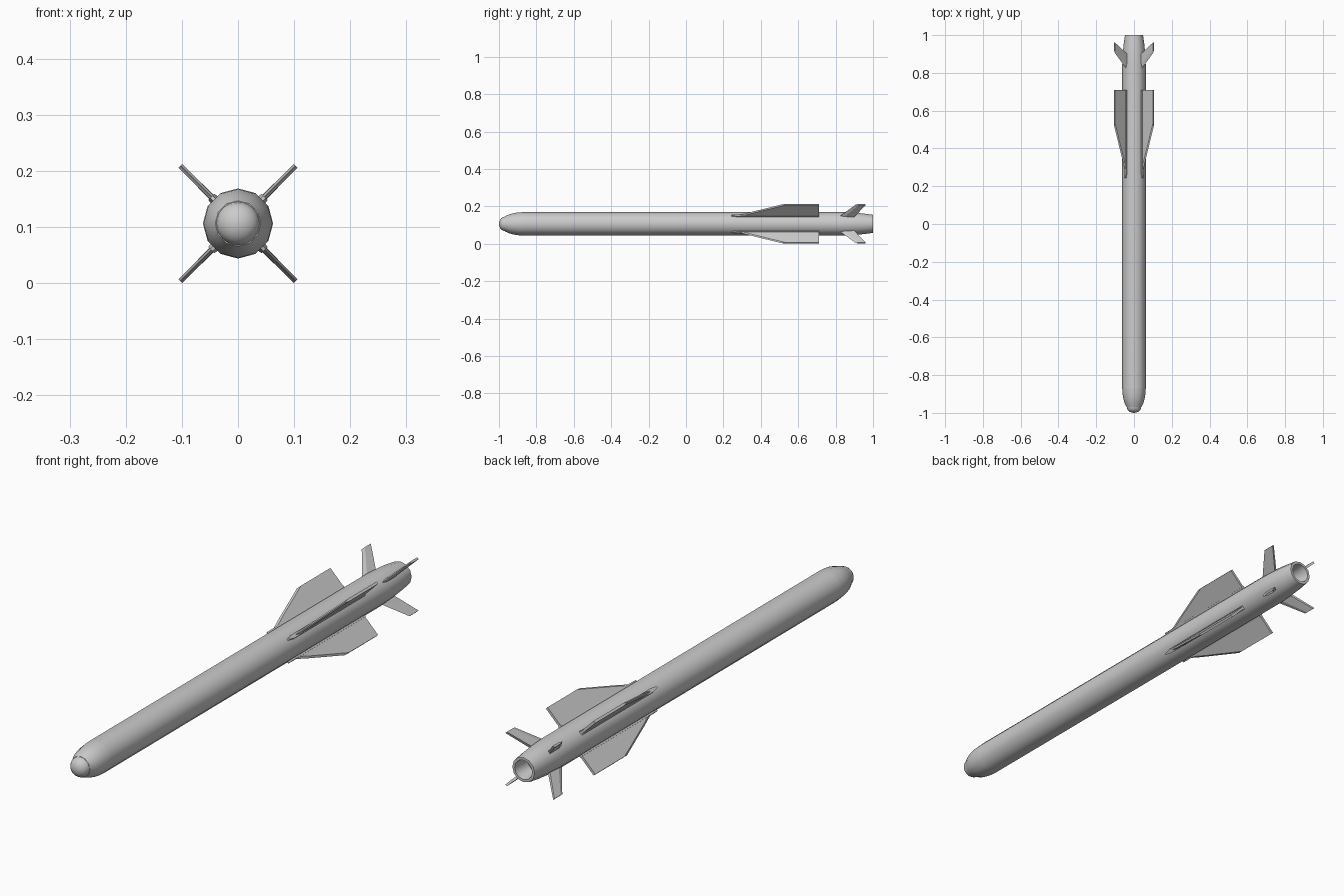
import bpy, bmesh, math
from mathutils import Vector

if "Cube" in bpy.data.objects:
    bpy.data.objects.remove(bpy.data.objects["Cube"])

CZ = 0.1064      # height of the body axis
SIDES = 12


def make_object(name, bm, smooth=True):
    bmesh.ops.recalc_face_normals(bm, faces=bm.faces)
    mesh = bpy.data.meshes.new(name)
    bm.to_mesh(mesh)
    bm.free()
    ob = bpy.data.objects.new(name, mesh)
    bpy.context.collection.objects.link(ob)
    if smooth:
        bpy.ops.object.select_all(action='DESELECT')
        ob.select_set(True)
        bpy.context.view_layer.objects.active = ob
        bpy.ops.object.shade_smooth_by_angle(angle=math.radians(35))
    return ob


def lathe(name, profile, sides=SIDES):
    """Revolve (y, radius) points about the body axis; radius 0 closes an end."""
    bm = bmesh.new()
    rings = []
    for y, r in profile:
        if r == 0:
            rings.append([bm.verts.new((0, y, CZ))] * sides)
        else:
            rings.append([bm.verts.new((r * math.sin(2 * math.pi * i / sides), y,
                                        CZ + r * math.cos(2 * math.pi * i / sides)))
                          for i in range(sides)])
    for a, b in zip(rings, rings[1:]):
        for i in range(sides):
            j = (i + 1) % sides
            bm.faces.new(list(dict.fromkeys((a[i], a[j], b[j], b[i]))))
    return make_object(name, bm)


def radial_loft(name, sections, angle):
    """Loft closed (y, across) outlines, each at its own radius, outward at an angle."""
    out = Vector((math.cos(angle), 0, math.sin(angle)))
    side = Vector((-math.sin(angle), 0, math.cos(angle)))
    bm = bmesh.new()
    rings = [[bm.verts.new(out * r + side * t + Vector((0, y, CZ))) for y, t in pts]
             for r, pts in sections]
    n = len(rings[0])
    for a, b in zip(rings, rings[1:]):
        for i in range(n):
            bm.faces.new((a[i], a[(i + 1) % n], b[(i + 1) % n], b[i]))
    bm.faces.new(rings[0])
    bm.faces.new(rings[-1])
    return make_object(name, bm, smooth=False)


def blade(front, back, half, bevel):
    # flat plate section with a sharpened leading edge
    return [(front, 0), (front + bevel, half), (back, half),
            (back, -half), (front + bevel, -half)]


def rail_outline(front, back, half):
    return [(front, half * 0.35), (front + 0.03, half), (back, half),
            (back, -half), (front + 0.03, -half), (front, -half * 0.35)]


# Main tube with boat tail and hollow nozzle
lathe("body_tube", [(-0.868, 0), (-0.868, 0.0625), (0.84, 0.0625), (0.90, 0.0595),
                    (0.95, 0.055), (1.0, 0.048), (1.0, 0.038), (0.93, 0.030), (0.93, 0)])

# Rounded nose shell and the seeker dome at its tip
nose = [(-0.868 - 0.132 * math.sin(a), 0.0625 * math.cos(a))
        for a in (math.radians(d) for d in (0, 12, 24, 36, 49.5))]
lathe("nose_shell", [(-0.868, 0), (-0.868, 0.061)] + nose[0:] + [(nose[-1][0], 0)])
yb, rb = nose[-1][0], 0.0385
depth = 1.0 + yb
lathe("seeker_dome", [(yb, rb)] +
      [(yb - depth * math.sin(a), rb * math.cos(a))
       for a in (math.radians(d) for d in (18, 36, 54, 72))] + [(-1.0, 0)], 24)

# Four wings, root rails and tail fins set in a diagonal cross
for k in range(4):
    ang = math.radians(45 + 90 * k)
    radial_loft(f"wing_rail_{k + 1}", [(0.050, rail_outline(0.24, 0.71, 0.009)),
                                       (0.067, rail_outline(0.245, 0.71, 0.008))], ang)
    radial_loft(f"wing_{k + 1}", [(0.055, blade(0.255, 0.71, 0.005, 0.02)),
                                  (0.085, blade(0.335, 0.71, 0.005, 0.02)),
                                  (0.1455, blade(0.51, 0.71, 0.005, 0.02))], ang)
    radial_loft(f"tail_fin_{k + 1}", [(0.050, blade(0.815, 0.895, 0.006, 0.025)),
                                      (0.1455, blade(0.908, 0.96, 0.004, 0.015))], ang)
